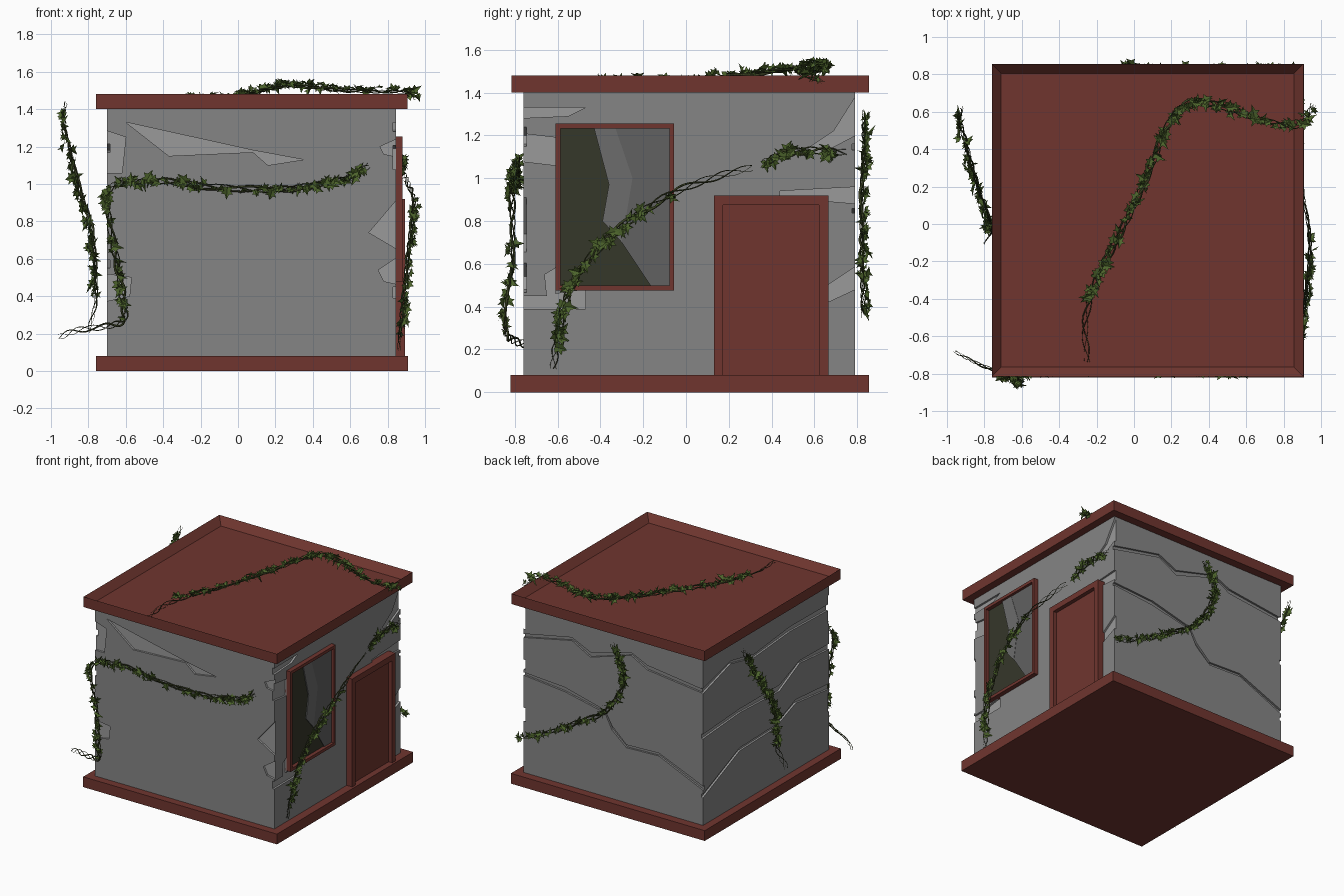
import bpy, bmesh, math, random
from mathutils import Vector

if "Cube" in bpy.data.objects:
    bpy.data.objects.remove(bpy.data.objects["Cube"])

random.seed(7)
X0, X1, Y0, Y1 = -0.70, 0.845, -0.76, 0.79      # wall planes
Z0, Z1 = 0.08, 1.40


def material(name, rgb):
    m = bpy.data.materials.new(name)
    m.diffuse_color = (*rgb, 1)
    m.use_nodes = True
    m.node_tree.nodes["Principled BSDF"].inputs["Base Color"].default_value = m.diffuse_color
    return m


RED = material("red_paint", (0.16, 0.036, 0.028))
STONE = material("stone", (0.235, 0.235, 0.235))
PALE = material("pale_stone", (0.32, 0.32, 0.32))
DARK = material("dark_interior", (0.036, 0.038, 0.023))
GLASS = material("glass", (0.12, 0.12, 0.12))
GLASS2 = material("glass_light", (0.15, 0.15, 0.15))
LEAF = material("leaf_green", (0.075, 0.13, 0.025))
STEM = material("stem_brown", (0.04, 0.05, 0.016))


def finish(bm, name, *mats):
    bmesh.ops.recalc_face_normals(bm, faces=bm.faces)
    me = bpy.data.meshes.new(name)
    bm.to_mesh(me)
    bm.free()
    for m in mats:
        me.materials.append(m)
    ob = bpy.data.objects.new(name, me)
    bpy.context.collection.objects.link(ob)
    return ob


def add_box(bm, x0, x1, y0, y1, z0, z1):
    vs = bmesh.ops.create_cube(bm, size=1)["verts"]
    for v in vs:
        v.co = Vector((x1 if v.co.x > 0 else x0, y1 if v.co.y > 0 else y0, z1 if v.co.z > 0 else z0))


def box(name, mat, *dims):
    bm = bmesh.new()
    add_box(bm, *dims)
    return finish(bm, name, mat)


# Maps wall coordinates (across, up, outward) to space
ON_WALL = {
    "right": lambda u, v, d: (X1 + d, u, v),
    "left": lambda u, v, d: (X0 - d, u, v),
    "front": lambda u, v, d: (u, Y0 - d, v),
    "back": lambda u, v, d: (u, Y1 + d, v),
}


def prism(bm, wall, pts, d0, d1, index=0):
    a, b = ([bm.verts.new(ON_WALL[wall](u, v, d)) for u, v in pts] for d in (d0, d1))
    n = len(pts)
    faces = [bm.faces.new(a), bm.faces.new(b[::-1])]
    faces += [bm.faces.new((a[i], b[i], b[(i + 1) % n], a[(i + 1) % n])) for i in range(n)]
    for f in faces:
        f.material_index = index


def plate(name, mat, wall, pts, d0, d1):
    bm = bmesh.new()
    prism(bm, wall, pts, d0, d1)
    return finish(bm, name, mat)


# Base slab and tray-shaped roof
box("base", RED, -0.76, 0.91, -0.82, 0.855, 0, Z0)
bm = bmesh.new()
add_box(bm, -0.76, 0.905, -0.815, 0.855, Z1, 1.48)
bm.normal_update()
top = max(bm.faces, key=lambda f: f.calc_center_median().z)
bmesh.ops.inset_region(bm, faces=[top], thickness=0.07)
for v in top.verts:
    v.co.z -= 0.055
finish(bm, "roof", RED)

# Walls with chipped patches and cracks cut in
walls = box("walls", STONE, X0, X1, Y0, Y1, Z0, Z1)
walls.data.materials.append(PALE)
chips = {
    "front": [
        [(-0.60, 1.33), (0.08, 1.18), (0.35, 1.13), (0.16, 1.10), (0.08, 1.17), (-0.37, 1.15)],
        [(0.87, 1.25), (0.76, 1.20), (0.78, 1.16), (0.87, 1.14)],
        [(0.87, 0.94), (0.70, 0.74), (0.87, 0.64)],
        [(0.87, 0.62), (0.75, 0.54), (0.78, 0.48), (0.87, 0.46)],
        [(-0.72, 1.29), (-0.60, 1.25), (-0.62, 1.06), (-0.72, 1.06)],
        [(-0.72, 0.52), (-0.57, 0.50), (-0.58, 0.40), (-0.72, 0.37)]],
    "right": [
        [(-0.78, 1.33), (-0.47, 1.33), (-0.55, 1.29), (-0.78, 1.28)],
        [(-0.78, 1.21), (-0.61, 1.19), (-0.61, 1.06), (-0.78, 1.08)],
        [(-0.78, 0.39), (-0.47, 0.39), (-0.47, 0.48), (-0.61, 0.46), (-0.61, 0.58), (-0.66, 0.55),
         (-0.65, 0.45), (-0.78, 0.45)],
        [(0.81, 1.41), (0.69, 1.22), (0.57, 1.14), (0.62, 1.11), (0.81, 1.21)],
        [(0.81, 0.96), (0.44, 0.94), (0.44, 0.91), (0.81, 0.88)],
        [(0.81, 0.60), (0.66, 0.50), (0.66, 0.42), (0.81, 0.49)]],
}
cracks = {
    "back": [
        [(0.87, 1.14), (0.43, 1.23), (0.27, 1.15), (-0.08, 1.25), (-0.22, 1.18), (-0.72, 1.12)],
        [(0.87, 0.85), (0.49, 0.82), (0.145, 0.74), (0.085, 0.63), (-0.04, 0.52), (-0.32, 0.53), (-0.72, 0.36)]],
    "left": [
        [(0.81, 1.12), (0.45, 1.22), (0.16, 1.16), (-0.28, 1.20), (-0.78, 1.19)],
        [(0.81, 0.77), (0.34, 0.80), (-0.15, 0.79), (-0.40, 0.90), (-0.78, 0.88)],
        [(0.81, 0.30), (0.34, 0.50), (-0.09, 0.51), (-0.35, 0.61), (-0.78, 0.57)]],
}
bm = bmesh.new()
for wall, polys in chips.items():
    for pts in polys:
        prism(bm, wall, pts, -0.015, 0.03, 1)
for wall, paths in cracks.items():
    for path in paths:
        w = [random.uniform(0.010, 0.024) for _ in path]
        ring = [(u, v + k) for (u, v), k in zip(path, w)] + [(u, v - k) for (u, v), k in zip(path, w)][::-1]
        prism(bm, wall, ring, -0.015, 0.03, int(wall == "left"))
cutter = finish(bm, "wall_cutter", STONE, PALE)
cutter.hide_render = True
mod = walls.modifiers.new("damage", "BOOLEAN")
mod.object, mod.operation, mod.solver, mod.use_self = cutter, "DIFFERENCE", "EXACT", True
bpy.context.view_layer.objects.active = walls
bpy.ops.object.modifier_apply(modifier=mod.name)
bpy.data.objects.remove(cutter)

# Door: three-sided frame around a set-back panel
door = [(0.13, Z0), (0.13, 0.92), (0.665, 0.92), (0.665, Z0), (0.622, Z0), (0.622, 0.875), (0.173, 0.875), (0.173, Z0)]
plate("door_frame", RED, "right", door, -0.02, 0.048)
box("door_panel", RED, 0.83, 0.862, 0.17, 0.625, Z0, 0.878)

# Window: frame, dark backing and broken panes
bm = bmesh.new()
a0, a1, b0, b1, t = -0.61, -0.055, 0.475, 1.255, 0.023
for y0, y1, z0, z1 in ((a0, a1, b0, b0 + t), (a0, a1, b1 - t, b1),
                       (a0, a0 + t, b0 + t, b1 - t), (a1 - t, a1, b0 + t, b1 - t)):
    add_box(bm, 0.825, 0.88, y0, y1, z0, z1)
finish(bm, "window_frame", RED)
box("window_backing", DARK, 0.825, 0.850, -0.60, -0.065, 0.485, 1.245)
plate("broken_pane", GLASS, "right", [(-0.33, 1.235), (-0.25, 1.0), (-0.30, 0.70), (-0.16, 0.49), (-0.07, 0.49),
                                      (-0.07, 1.235)], 0.010, 0.015)
plate("pane_shard", GLASS2, "right", [(-0.43, 1.235), (-0.33, 1.235), (-0.25, 1.0), (-0.30, 0.70), (-0.39, 0.80),
                                      (-0.36, 0.97)], 0.010, 0.017)


def spline(points, per=8):
    """Catmull-Rom samples through the points."""
    p = [Vector(q) for q in points]
    p = [p[0] * 2 - p[1]] + p + [p[-1] * 2 - p[-2]]
    out = []
    for i in range(1, len(p) - 2):
        a, b, c, d = p[i - 1:i + 3]
        for k in range(per):
            s = k / per
            out.append(0.5 * (2 * b + (c - a) * s + (2 * a - 5 * b + 4 * c - d) * s**2 + (3 * b - a - 3 * c + d) * s**3))
    return out + [p[-2]]


# Half outline of an ivy leaf, mirrored for the other side
HALF = [(0.10, -0.12), (0.42, -0.05), (0.26, 0.22), (0.50, 0.48), (0.18, 0.52)]


def vine(name, points, normal, leaves, lo=0.05, hi=0.9):
    path, normal = spline(points), Vector(normal)
    n = len(path)
    # Twining stems, thin at both ends
    cu = bpy.data.curves.new(name + "_stems", "CURVE")
    cu.dimensions, cu.bevel_depth, cu.bevel_resolution = "3D", 0.0065, 0
    for s in range(3):
        sp = cu.splines.new("POLY")
        sp.points.add(n - 1)
        phase = s * 2.1
        for i, p in enumerate(path):
            tan = (path[min(i + 1, n - 1)] - path[max(i - 1, 0)]).normalized()
            side = tan.cross(normal).normalized()
            q = p + side * 0.016 * math.sin(i * 0.55 + phase) + normal * 0.008 * math.cos(i * 0.7 + phase)
            sp.points[i].co = (*q, 1)
            sp.points[i].radius = (0.25 + 0.75 * math.sin(math.pi * i / (n - 1))) * (1, 0.7, 0.45)[s]
    cu.materials.append(STEM)
    ob = bpy.data.objects.new(cu.name, cu)
    bpy.context.collection.objects.link(ob)
    bpy.ops.object.select_all(action="DESELECT")
    ob.select_set(True)
    bpy.context.view_layer.objects.active = ob
    bpy.ops.object.convert(target="MESH")
    # Folded leaves scattered along the stems
    bm = bmesh.new()
    for _ in range(leaves):
        f = random.uniform(lo, hi) * (n - 1)
        i = int(f)
        p = path[i].lerp(path[min(i + 1, n - 1)], f - i)
        rnd = Vector([random.gauss(0, 1) for _ in range(3)])
        up = (normal * 1.1 + rnd * 0.55).normalized()
        ahead = Vector([random.gauss(0, 1) for _ in range(3)]) + Vector((0, 0, -0.4))
        ahead = (ahead - up * ahead.dot(up)).normalized()
        across = ahead.cross(up)
        size = random.uniform(0.032, 0.068)
        base = p + normal * random.uniform(0, 0.018) + across * random.uniform(-0.015, 0.015)
        put = lambda u, v, w: bm.verts.new(base + (across * u + ahead * v + up * w) * size)
        root, tip = put(0, 0, 0), put(0, 1, -0.15)
        for sgn in (1, -1):
            bm.faces.new([root] + [put(sgn * u, v, u * 0.45) for u, v in HALF] + [tip])
    finish(bm, name + "_leaves", LEAF)


# Ivy on each wall and on the roof
vine("front_vine", [(0.70, -0.785, 1.10), (0.58, -0.785, 1.03), (0.40, -0.785, 0.99), (0.15, -0.785, 0.97),
                    (-0.2, -0.785, 0.99), (-0.45, -0.785, 1.02), (-0.65, -0.80, 1.0)], (0, -1, 0), 75)
vine("corner_vine", [(-0.55, -0.80, 1.02), (-0.68, -0.81, 0.98), (-0.69, -0.81, 0.82), (-0.65, -0.81, 0.6),
                     (-0.62, -0.84, 0.42), (-0.61, -0.84, 0.28), (-0.70, -0.80, 0.24), (-0.85, -0.74, 0.22),
                     (-0.96, -0.68, 0.18)], (-0.3, -0.95, 0), 55, 0.0, 0.66)
vine("left_vine", [(-0.92, 0.62, 1.44), (-0.93, 0.55, 1.33), (-0.89, 0.40, 1.15), (-0.84, 0.22, 0.95),
                   (-0.78, 0.05, 0.75), (-0.765, -0.02, 0.58), (-0.76, -0.04, 0.38), (-0.80, -0.10, 0.21)],
     (-1, 0, 0), 100, 0.08, 0.85)
vine("back_vine", [(0.86, 0.825, 0.36), (0.6, 0.825, 0.47), (0.38, 0.82, 0.6), (0.145, 0.82, 0.74),
                   (0.0, 0.82, 0.93), (-0.05, 0.83, 1.10), (0.0, 0.83, 1.22), (0.06, 0.83, 1.31)], (0, 1, 0), 95, 0, 0.97)
vine("right_vine", [(0.86, -0.62, 0.11), (0.87, -0.60, 0.26), (0.89, -0.55, 0.46), (0.91, -0.44, 0.64),
                    (0.93, -0.28, 0.79), (0.94, -0.08, 0.92), (0.91, 0.12, 1.0), (0.885, 0.31, 1.05)],
     (1, 0, 0), 60, 0.08, 0.72)
vine("upper_right_vine", [(0.87, 0.36, 1.07), (0.87, 0.45, 1.11), (0.87, 0.58, 1.13), (0.87, 0.75, 1.12)],
     (1, 0, 0), 26)
vine("roof_vine", [(-0.25, -0.74, 1.435), (-0.26, -0.52, 1.44), (-0.2, -0.3, 1.445), (-0.1, -0.1, 1.45),
                   (0.0, 0.1, 1.465), (0.1, 0.33, 1.49), (0.2, 0.56, 1.52), (0.32, 0.655, 1.525),
                   (0.5, 0.62, 1.505), (0.7, 0.55, 1.495), (0.88, 0.53, 1.49), (0.96, 0.64, 1.45)],
     (0, 0, 1), 135, 0.14, 0.99)
